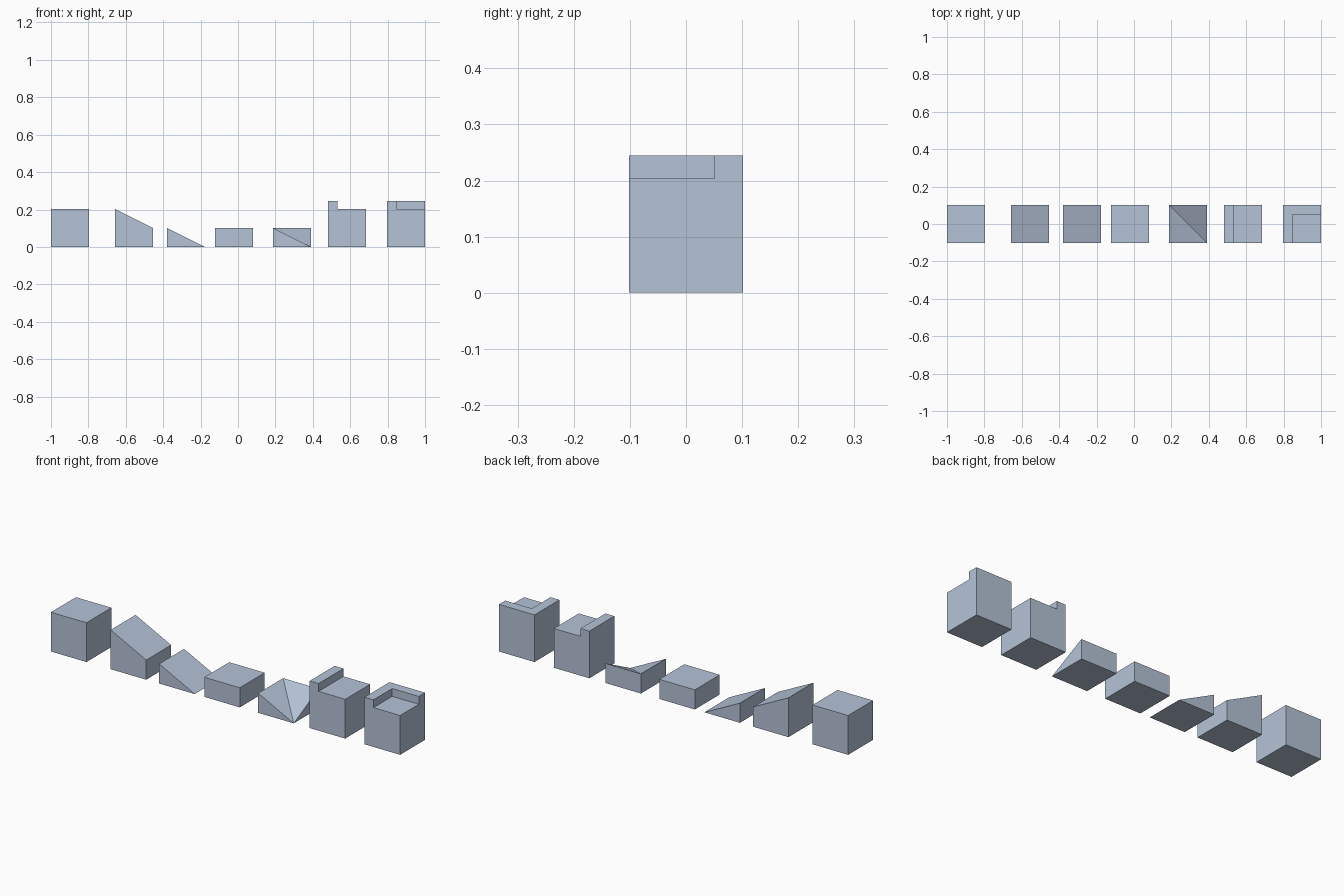
import bpy, bmesh

if "Cube" in bpy.data.objects:
    bpy.data.objects.remove(bpy.data.objects["Cube"])

S = 0.2035          # block footprint
H = S / 2           # half height
RAIL_H = 1.2 * S    # height including the raised edge
RAIL_W = S / 4      # width of the raised edge

paint = bpy.data.materials.new("blue_grey")
paint.diffuse_color = (0.46, 0.55, 0.68, 1)
paint.use_nodes = True
paint.node_tree.nodes["Principled BSDF"].inputs["Base Color"].default_value = paint.diffuse_color


def make_object(name, bm):
    bmesh.ops.recalc_face_normals(bm, faces=bm.faces)
    mesh = bpy.data.meshes.new(name)
    bm.to_mesh(mesh)
    bm.free()
    mesh.materials.append(paint)
    obj = bpy.data.objects.new(name, mesh)
    bpy.context.collection.objects.link(obj)
    return obj


def prism(left, profile, y0=-S / 2, y1=S / 2):
    """Extrude an x-z profile from front to back."""
    bm = bmesh.new()
    face = bm.faces.new([bm.verts.new((left + x, y0, z)) for x, z in profile])
    ext = bmesh.ops.extrude_face_region(bm, geom=[face])["geom"]
    bmesh.ops.translate(bm, vec=(0, y1 - y0, 0),
                        verts=[v for v in ext if isinstance(v, bmesh.types.BMVert)])
    return bm


def box(w, h):
    return [(0, 0), (w, 0), (w, h), (0, h)]


# Plain blocks and ramps
make_object("full_block", prism(-1.0, box(S, S)))
make_object("upper_ramp", prism(-0.658, [(0, 0), (S, 0), (S, H), (0, S)]))
make_object("lower_ramp", prism(-0.38, [(0, 0), (S, 0), (0, H)]))
make_object("half_block", prism(-0.122, box(S, H)))

# Inner corner ramp: half block with its front right top corner pulled down
bm = prism(0.187, box(S, H))
top = [v for v in bm.verts if v.co.z > H / 2]
back_left = max(top, key=lambda v: v.co.y - v.co.x)
front_right = max(top, key=lambda v: v.co.x - v.co.y)
bmesh.ops.connect_verts(bm, verts=[back_left, front_right])
front_right.co.z = 0
bmesh.ops.remove_doubles(bm, verts=bm.verts, dist=0.0001)
make_object("corner_ramp", bm)

# Block with a raised left edge
make_object("edge_block", prism(0.482, [
    (0, 0), (S, 0), (S, S), (RAIL_W, S), (RAIL_W, RAIL_H), (0, RAIL_H)]))

# Block with raised left and back edges
corner = make_object("corner_block", prism(1 - S, box(S, RAIL_H)))
cutter = make_object("corner_cutter", prism(
    1 - S + RAIL_W, [(0, S), (S, S), (S, 2 * S), (0, 2 * S)], -S, S / 2 - RAIL_W))
cutter.hide_render = True
cutter.hide_set(True)
cut = corner.modifiers.new("recess", 'BOOLEAN')
cut.operation = 'DIFFERENCE'
cut.solver = 'EXACT'
cut.object = cutter
